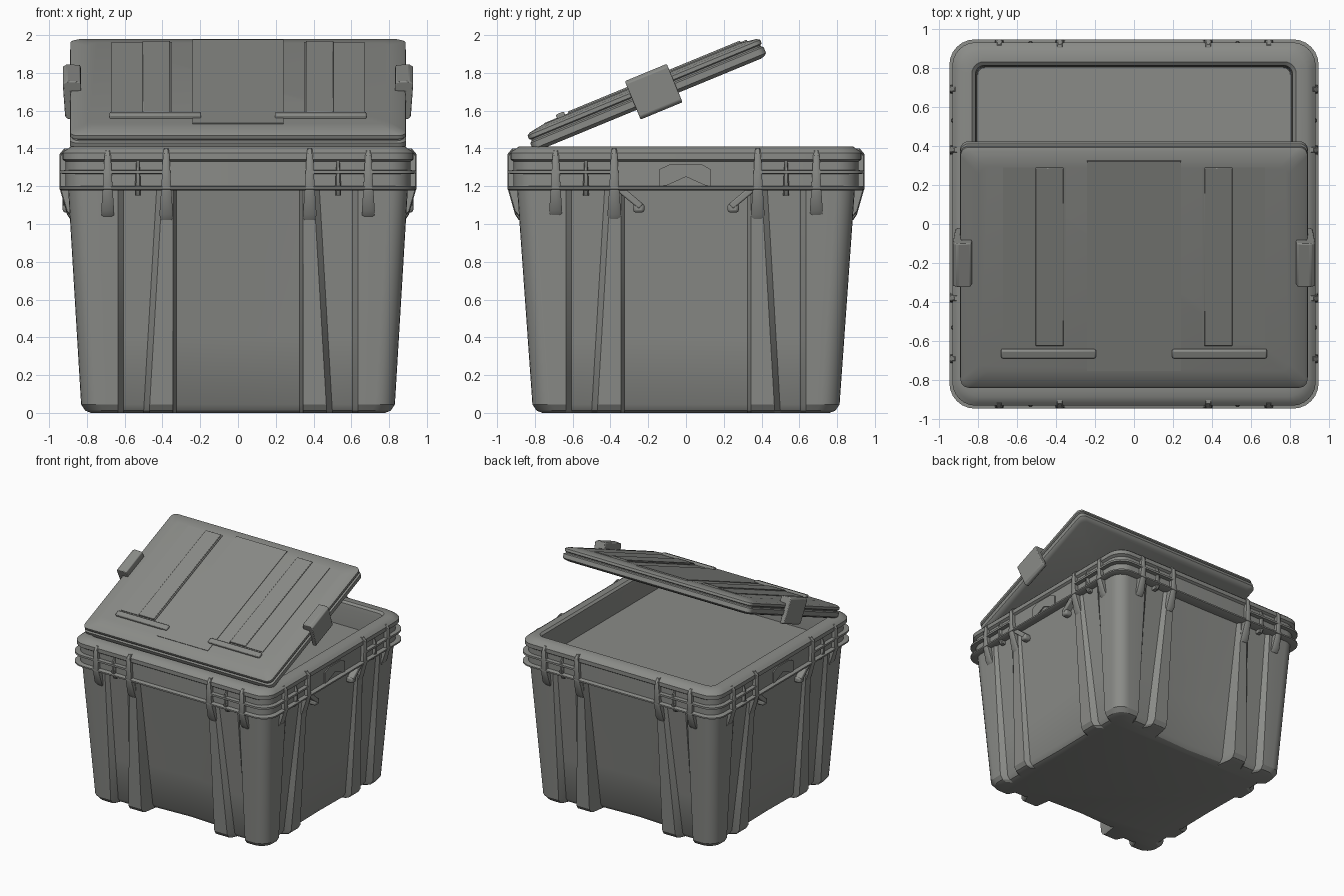
import bpy, bmesh, math
from mathutils import Matrix, Vector

if "Cube" in bpy.data.objects:
    bpy.data.objects.remove(bpy.data.objects["Cube"])

GREY = bpy.data.materials.new("grey_plastic")
GREY.diffuse_color = (0.255, 0.26, 0.245, 1)
GREY.use_nodes = True
GREY.node_tree.nodes["Principled BSDF"].inputs["Base Color"].default_value = GREY.diffuse_color


def finish(name, bm, matrix=None, bevel=0, angle=35):
    bmesh.ops.recalc_face_normals(bm, faces=bm.faces)
    me = bpy.data.meshes.new(name)
    bm.to_mesh(me)
    bm.free()
    if matrix:
        me.transform(matrix)
    me.materials.append(GREY)
    ob = bpy.data.objects.new(name, me)
    bpy.context.collection.objects.link(ob)
    if bevel:
        mod = ob.modifiers.new("bevel", 'BEVEL')
        mod.width, mod.segments = bevel, 2
    bpy.ops.object.select_all(action='DESELECT')
    ob.select_set(True)
    bpy.context.view_layer.objects.active = ob
    bpy.ops.object.shade_smooth_by_angle(angle=math.radians(angle))
    return ob


def loft(name, rings, matrix=None, bevel=0, angle=35):
    """Skin closed rings of equal length and cap both ends."""
    bm = bmesh.new()
    vs = [[bm.verts.new(p) for p in r] for r in rings]
    n = len(vs[0])
    for a, b in zip(vs, vs[1:]):
        for i in range(n):
            j = (i + 1) % n
            bm.faces.new((a[i], a[j], b[j], b[i]))
    bm.faces.new(vs[0][::-1])
    bm.faces.new(vs[-1])
    return finish(name, bm, matrix, bevel, angle)


def box(name, x, y, z, matrix=None, bevel=0):
    return loft(name, [[(x[0], y[0], h), (x[1], y[0], h), (x[1], y[1], h), (x[0], y[1], h)]
                       for h in z], matrix, bevel)


def rrect(hx, hy, r, z, seg=6):
    pts = []
    for k, (sx, sy) in enumerate([(1, 1), (-1, 1), (-1, -1), (1, -1)]):
        for i in range(seg + 1):
            a = math.pi / 2 * (k + i / seg)
            pts.append((sx * (hx - r) + r * math.cos(a), sy * (hy - r) + r * math.sin(a), z))
    return pts


TURNS = [Matrix.Rotation(k * math.pi / 2, 4, 'Z') for k in range(4)]


# Tub: tapered walls with corner posts, grooves, ribs and a recessed middle
def tub_ring(z, inset=0.0):
    t = z / 1.2
    mix = lambda a, b: a + (b - a) * t
    half = [mix(0.828, 0.90) - inset, mix(0.81, 0.895) - inset]
    r = 0.1
    pts = []
    for k, turn in enumerate(TURNS):
        along, out = half[k % 2], half[(k + 1) % 2]
        if k % 2 == 0:                       # front and back
            mid, groove = mix(0.13, 0.03), mix(0.06, 0.02)
        else:                                # sides
            mid, groove = mix(0.045, 0.015), mix(0.05, 0.015)
        rib = mix(0.47, 0.40)
        side = [(0.325, mid), (0.345, 0), (rib, 0), (rib + 0.03, groove),
                (0.605, groove), (0.635, 0)]
        line = [(-a, d) for a, d in reversed(side)] + [(0, mid * 1.12)] + side
        for a, d in line:
            pts.append(turn @ Vector((a, -(out - d), z)))
        for i in range(7):                   # rounded corner post
            g = -math.pi / 2 + math.pi / 2 * i / 6
            pts.append(turn @ Vector((along - r + r * math.cos(g),
                                      -(out - r) + r * math.sin(g), z)))
    return pts


loft("tub", [tub_ring(0, 0.05), tub_ring(0.012, 0.02), tub_ring(0.045),
             tub_ring(0.4), tub_ring(0.8), tub_ring(1.21)], angle=30)

# Rim with lip and shallow tray inside
rim = [(0.86, 1.18, .1), (0.912, 1.19, .12), (0.912, 1.33, .12), (0.93, 1.342, .12),
       (0.93, 1.375, .12), (0.915, 1.39, .12), (0.885, 1.41, .1), (0.83, 1.41, .06),
       (0.812, 1.395, .045), (0.806, 1.36, .04), (0.80, 1.21, .035)]
loft("rim", [rrect(h, h, r, z) for h, z, r in rim])

# Thin bumper lines: one full ring, and one upper piece round every corner
loft("lower_bumper", [rrect(h, h, .13, z) for h, z in
                      [(0.88, 1.178), (0.935, 1.178), (0.945, 1.184), (0.945, 1.196),
                       (0.935, 1.202), (0.88, 1.202)]])
for m in TURNS:
    path = [((0.945, 0.37), (1, 0))]
    for i in range(7):
        g = math.pi / 2 * i / 6
        c, s = math.cos(g), math.sin(g)
        path.append(((0.815 + 0.13 * c, 0.815 + 0.13 * s), (c, s)))
    path.append(((0.37, 0.945), (0, 1)))
    loft("upper_bumper", [[(p[0] - n[0] * d, p[1] - n[1] * d, z) for d, z in
                           [(0.06, 1.263), (0, 1.267), (0, 1.283), (0.06, 1.287)]]
                          for p, n in path], m)

# Tapered ribs over the rim: (position, [(z, half width, reach)])
RIBS = [(0.38, [(1.02, .030, .885), (1.05, .036, .905), (1.19, .026, .945),
                (1.37, .017, .945), (1.40, .012, .92)]),
        (0.69, [(1.04, .032, .885), (1.07, .034, .91), (1.19, .026, .945),
                (1.36, .017, .945), (1.39, .012, .92)]),
        (0.53, [(1.15, .016, .91), (1.19, .016, .935), (1.30, .010, .935),
                (1.335, .008, .92)])]
for m in TURNS:
    for pos, prof in RIBS:
        for s in (-1, 1):
            loft("rim_rib", [[(s * pos - w, -0.83, z), (s * pos + w, -0.83, z),
                              (s * pos + w, -n + .006, z), (s * pos + w * .6, -n, z),
                              (s * pos - w * .6, -n, z), (s * pos - w, -n + .006, z)]
                             for z, w, n in prof], m)

# Side hooks and arched grip plates
for sx in (-1, 1):
    for sy in (-1, 1):
        m = Matrix.Translation((sx * 0.895, sy * 0.295, 1.14)) @ \
            Matrix.Rotation(sy * math.radians(-50), 4, 'X')
        box("side_hook", (-.035, .035), (-.018, .018), (-.075, .08), m, .008)
        k = Matrix.Translation((sx * 0.893, sy * 0.25, 1.085))
        box("hook_end", (-.035, .035), (-.03, .03), (-.025, .025), k, .015)
    arch = [(-.14, 1.20), (-.14, 1.29), (-.08, 1.318), (.08, 1.318), (.13, 1.29),
            (.13, 1.20), (.10, 1.205), (0, 1.25), (-.10, 1.205)]
    loft("grip_plate", [[(sx * x, y, z) for y, z in arch] for x in (0.88, 0.921)])

# Lid: rounded slab with a seam, propped open at an angle
LID = Matrix.Translation((0, -0.21, 1.69)) @ Matrix.Rotation(math.radians(22.4), 4, 'X')
lid = [(-.060, .035), (-.053, .012), (-.042, 0), (-.008, 0), (0, .012), (.008, .012),
       (.014, .002), (.034, .002), (.045, .018), (.058, .10)]
loft("lid", [rrect(0.89 - d, 0.668 - d, .045, w) for w, d in lid], LID, angle=25)
box("lid_centre_panel", (-.24, .24), (-.56, .60), (.05, .062), LID)

for s in (-1, 1):
    span = lambda a, b: tuple(sorted((s * a, s * b)))
    box("lid_side_panel", span(.35, .67), (-.42, .565), (.05, .063), LID)
    box("lid_strip", span(.36, .505), (-.42, .565), (.05, .071), LID, .004)
    box("lid_bar", span(.195, .68), (-.487, -.44), (.04, .080), LID, .008)
    # Latch wrapping the lid edge
    prof = [(.83, .07), (.835, .10), (.905, .105), (.928, .09), (.915, -.10), (.90, -.115),
            (.875, -.115), (.875, -.075), (.885, .045), (.83, .045)]
    loft("lid_latch", [[(s * x, u, w) for x, w in prof] for u in (-.08, .16)], LID, .006)
